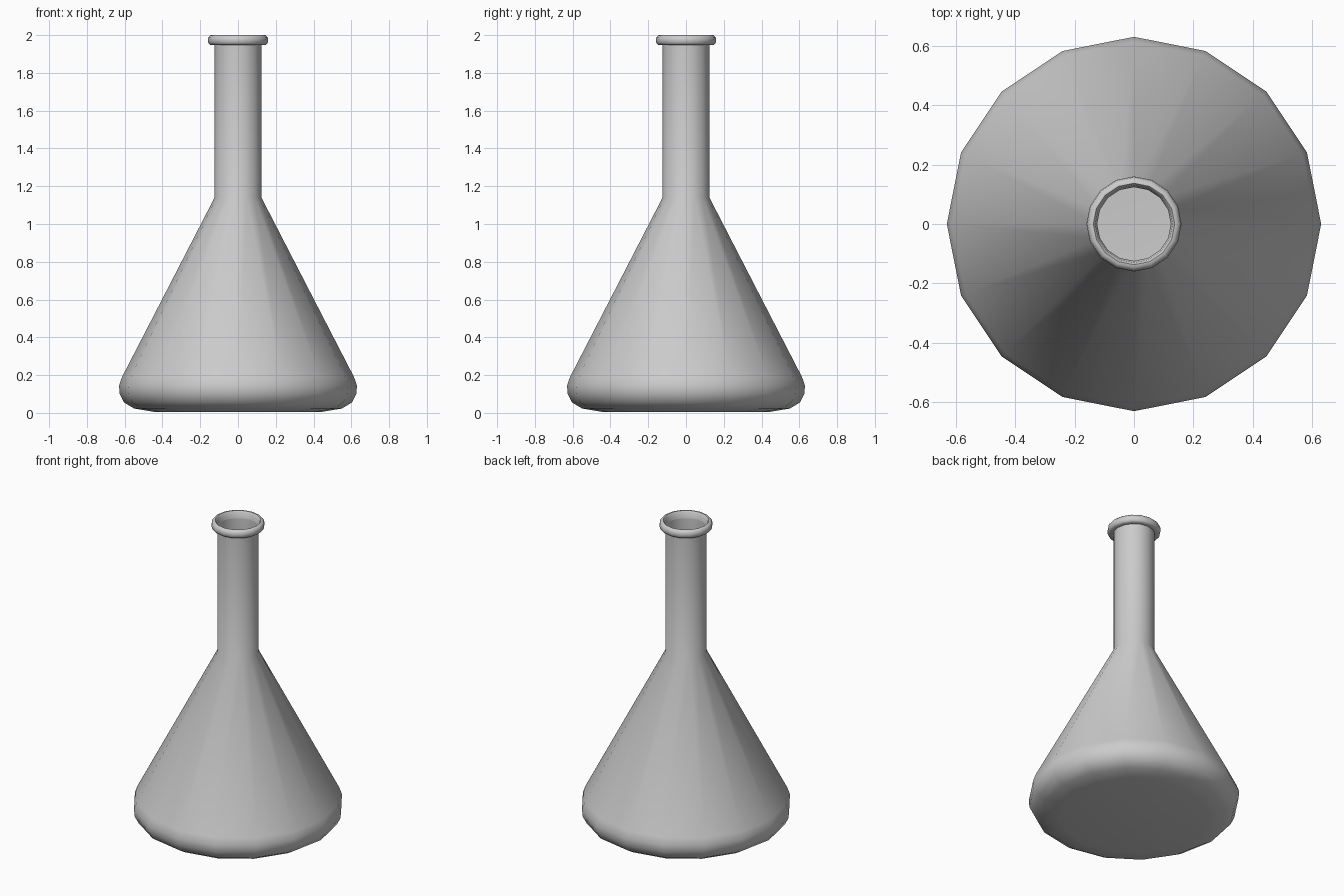
import bpy, bmesh
from math import radians, tau

if "Cube" in bpy.data.objects:
    bpy.data.objects.remove(bpy.data.objects["Cube"])

SIDES = 16


def lathe(name, profile, closed=False):
    """Spin an (r, z) profile around z into a 16-sided smooth mesh."""
    bm = bmesh.new()
    verts = [bm.verts.new((r, 0, z)) for r, z in profile]
    edges = [bm.edges.new(p) for p in zip(verts, verts[1:])]
    if closed:
        edges.append(bm.edges.new((verts[-1], verts[0])))
    bmesh.ops.spin(bm, geom=verts + edges, cent=(0, 0, 0), axis=(0, 0, 1),
                   angle=tau, steps=SIDES, use_duplicate=False)
    bmesh.ops.remove_doubles(bm, verts=bm.verts, dist=0.0005)
    bmesh.ops.recalc_face_normals(bm, faces=bm.faces)
    # An open shell is oriented by its floor, which must face down
    floor = min(bm.faces, key=lambda f: f.calc_center_median().z)
    if floor.normal.z > 0:
        bmesh.ops.reverse_faces(bm, faces=bm.faces)
    mesh = bpy.data.meshes.new(name)
    bm.to_mesh(mesh)
    bm.free()
    obj = bpy.data.objects.new(name, mesh)
    bpy.context.collection.objects.link(obj)
    bpy.ops.object.select_all(action='DESELECT')
    obj.select_set(True)
    bpy.context.view_layer.objects.active = obj
    bpy.ops.object.shade_smooth_by_angle(angle=radians(50))
    return obj


# Thin-walled body: flat floor, rounded heel, cone and open neck
lathe("flask_body", [
    (0, 0.005), (0.44, 0.005), (0.55, 0.023), (0.603, 0.055),
    (0.626, 0.10), (0.63, 0.145), (0.614, 0.19),
    (0.124, 1.14), (0.124, 1.955),
])

# Rolled lip around the mouth
lathe("flask_lip", [
    (0.124, 1.95), (0.147, 1.948), (0.157, 1.957), (0.160, 1.973),
    (0.157, 1.989), (0.147, 1.999), (0.137, 2.0), (0.130, 1.992),
], closed=True)
